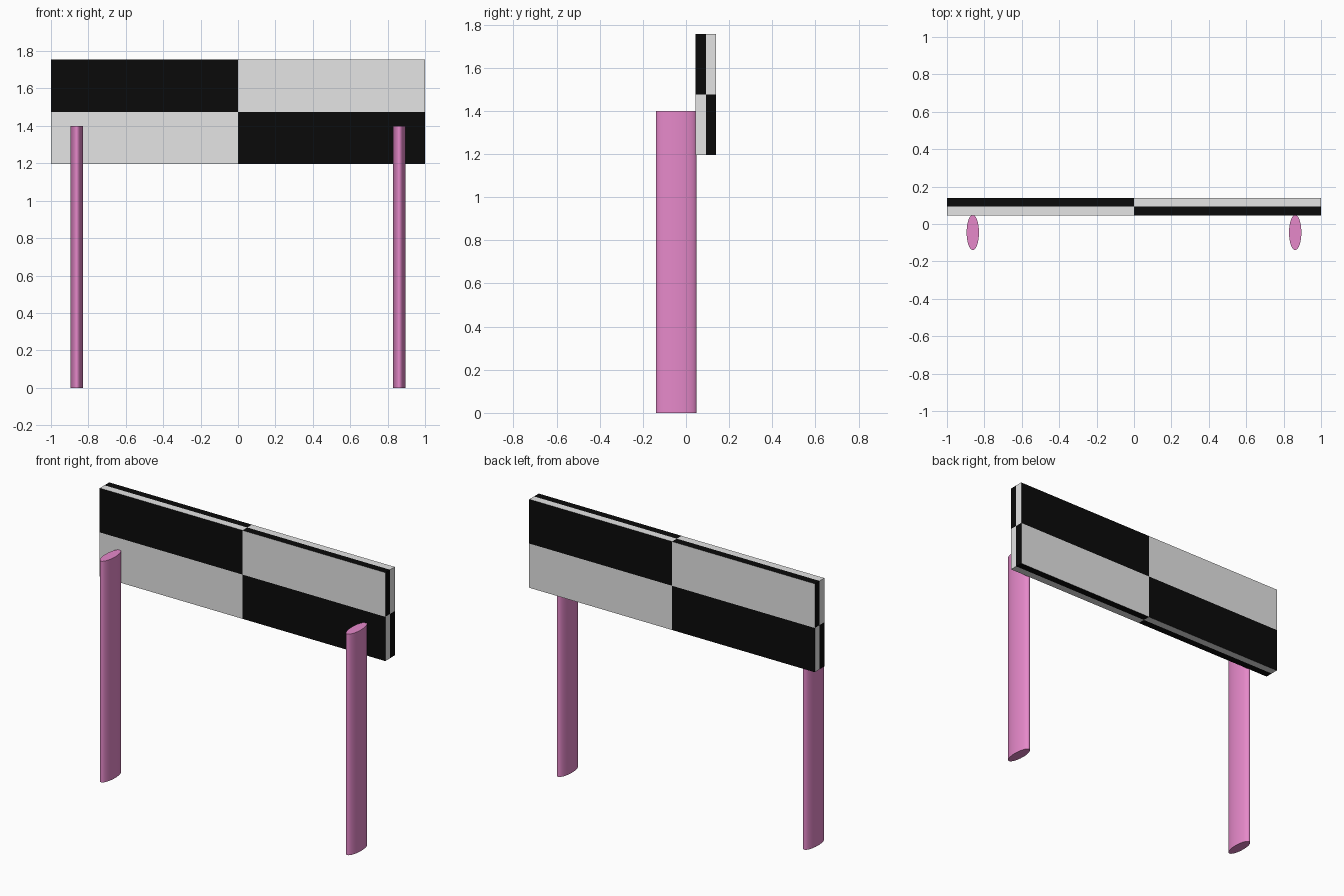
import bpy, bmesh
from mathutils import Vector

if "Cube" in bpy.data.objects:
    bpy.data.objects.remove(bpy.data.objects["Cube"])


def material(name, rgb):
    m = bpy.data.materials.new(name)
    m.diffuse_color = (*rgb, 1)
    m.use_nodes = True
    m.node_tree.nodes["Principled BSDF"].inputs["Base Color"].default_value = m.diffuse_color
    return m


PINK = material("pink", (0.79, 0.25, 0.59))
WHITE = material("off white", (0.78, 0.78, 0.78))
BLACK = material("black", (0.003, 0.003, 0.003))

# Sign board: a box cut through its middle on each axis
centre = Vector((0, 0.0925, 1.475))
size = Vector((2.0, 0.095, 0.56))
bm = bmesh.new()
bmesh.ops.create_cube(bm, size=1)
for axis in ((1, 0, 0), (0, 1, 0), (0, 0, 1)):
    bmesh.ops.bisect_plane(bm, geom=bm.verts[:] + bm.edges[:] + bm.faces[:],
                           plane_co=(0, 0, 0), plane_no=axis)
bm.normal_update()

# Two by two checks on every side, black at the upper left as seen
for f in bm.faces:
    c = f.calc_center_median()
    octant = c.x * c.y * c.z
    black = octant > 0 if abs(f.normal.y) > 0.5 else octant < 0
    f.material_index = int(black)
bmesh.ops.scale(bm, vec=size, verts=bm.verts)
bmesh.ops.translate(bm, vec=centre, verts=bm.verts)
mesh = bpy.data.meshes.new("sign_board")
bm.to_mesh(mesh)
bm.free()
mesh.materials.append(WHITE)
mesh.materials.append(BLACK)
bpy.context.collection.objects.link(bpy.data.objects.new("sign_board", mesh))

# Oval posts in front of the board
for side, name in ((-1, "left_post"), (1, "right_post")):
    bpy.ops.mesh.primitive_cylinder_add(vertices=48, radius=1, depth=1.4,
                                        location=(side * 0.862, -0.045, 0.7))
    post = bpy.context.object
    post.name = name
    post.scale = (0.033, 0.094, 1)
    bpy.ops.object.transform_apply(location=False, rotation=False, scale=True)
    post.data.materials.append(PINK)
    bpy.ops.object.shade_smooth_by_angle()
